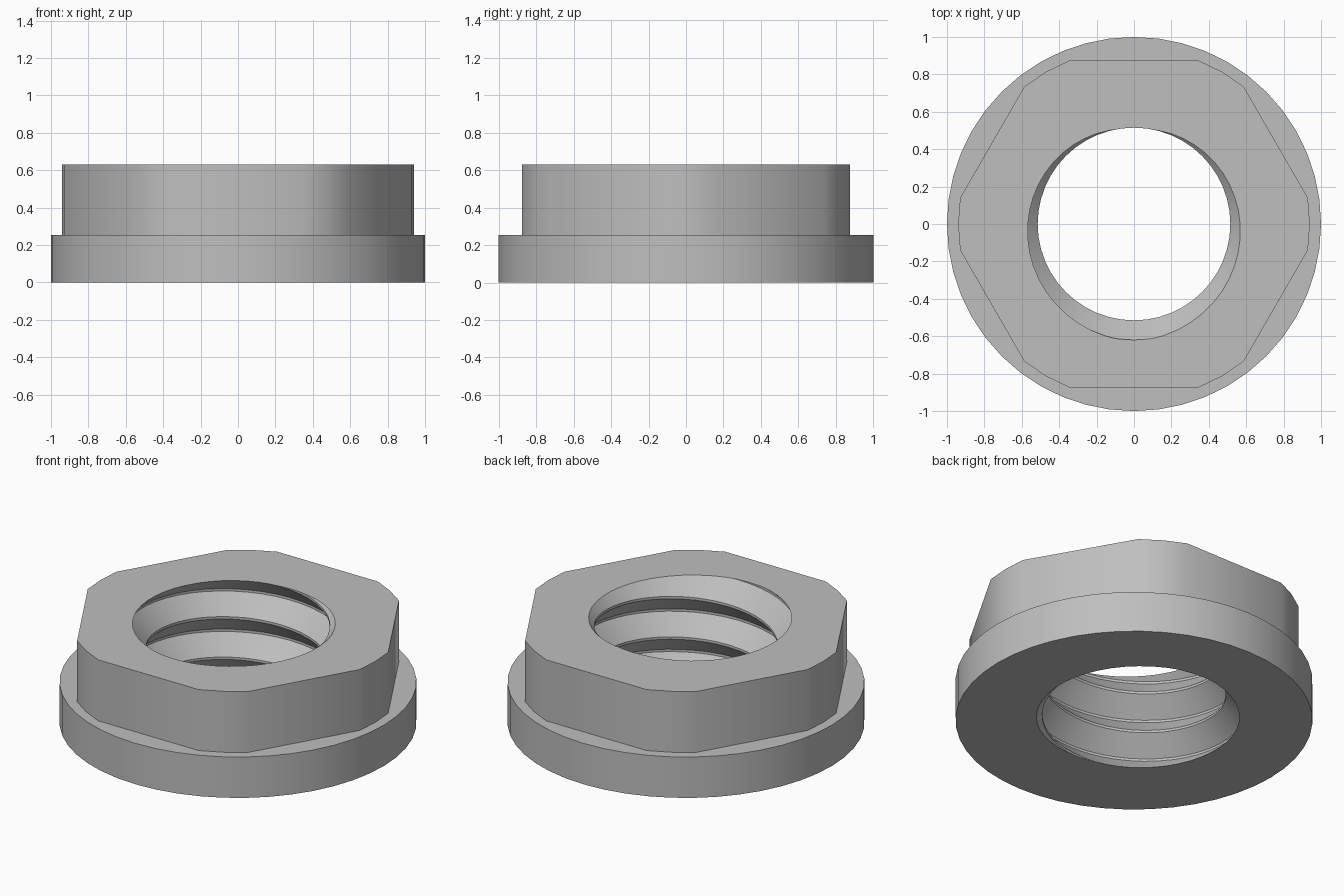
import bpy, bmesh, math
from mathutils import Vector

cube = bpy.data.objects.get("Cube")
if cube:
    bpy.data.objects.remove(cube, do_unlink=True)

HEIGHT, SHELF = 0.63, 0.253        # overall height, flange thickness
FLAT, CORNER = 0.875, 0.94         # hexagon apothem, rounded corner radius
CREST, ROOT, PITCH = 0.515, 0.62, 0.25
SEGMENTS = 48

steel = bpy.data.materials.new("steel_grey")
steel.use_nodes = True
steel.diffuse_color = (0.52, 0.52, 0.52, 1)
steel.node_tree.nodes["Principled BSDF"].inputs["Base Color"].default_value = (0.52, 0.52, 0.52, 1)

bm = bmesh.new()


def polar(radius, angle, z):
    return Vector((radius * math.cos(angle), radius * math.sin(angle), z))


def wall(outline, low, high):
    """Closed vertical wall; returns its bottom and top edge loops."""
    rings = [[bm.verts.new((p.x, p.y, z)) for p in outline] for z in (low, high)]
    n = len(outline)
    for i in range(n):
        j = (i + 1) % n
        bm.faces.new((rings[0][i], rings[0][j], rings[1][j], rings[1][i]))
    return [[bm.edges.get((r[i], r[(i + 1) % n])) for i in range(n)] for r in rings]


def cap(outer, inner, direction):
    """Flat ring between two edge loops."""
    bmesh.ops.triangle_fill(bm, edges=outer + inner, use_beauty=True,
                            normal=Vector((0, 0, direction)))


# Right-hand internal thread: trapezoid profile swept along a helix
profile = [(0.03, CREST), (0.47, ROOT), (0.53, ROOT), (0.97, CREST)]
columns = []
for i in range(SEGMENTS + 1):
    turn = i / SEGMENTS
    angle = math.tau * turn + math.pi / 2
    columns.append([bm.verts.new(polar(r, angle, HEIGHT + PITCH * (turn + k + t)))
                    for k in range(-5, 2) for t, r in profile])
for a, b in zip(columns, columns[1:]):
    for j in range(len(a) - 1):
        bm.faces.new((a[j], b[j], b[j + 1], a[j + 1]))
bmesh.ops.remove_doubles(bm, verts=bm.verts[:], dist=0.0001)

# Trim the thread to the end planes
for z, direction in ((0, -1), (HEIGHT, 1)):
    bmesh.ops.bisect_plane(bm, geom=bm.verts[:] + bm.edges[:] + bm.faces[:], dist=0.00001,
                           plane_co=(0, 0, z), plane_no=(0, 0, direction), clear_outer=True)
rims = [[e for e in bm.edges if e.is_boundary
         and all(abs(v.co.z - z) < 0.0001 for v in e.verts)] for z in (0, HEIGHT)]

# Hexagon body with rounded corners
half_arc = math.radians(30) - math.acos(FLAT / CORNER)
hexagon = [polar(CORNER, math.radians(60 * s) + d * half_arc, 0)
           for s in range(6) for d in (-1, 0, 1)]
hex_low, hex_high = wall(hexagon, SHELF, HEIGHT)

# Round flange
circle = [polar(1, math.tau * i / SEGMENTS, 0) for i in range(SEGMENTS)]
flange_low, flange_high = wall(circle, 0, SHELF)

# Flat faces: top, shelf and underside
cap(hex_high, rims[1], 1)
cap(flange_high, hex_low, 1)
cap(flange_low, rims[0], -1)
bmesh.ops.recalc_face_normals(bm, faces=bm.faces[:])

mesh = bpy.data.meshes.new("flanged_nut")
bm.to_mesh(mesh)
bm.free()
mesh.materials.append(steel)
nut = bpy.data.objects.new("flanged_nut", mesh)
bpy.context.collection.objects.link(nut)
bpy.context.view_layer.objects.active = nut
nut.select_set(True)
bpy.ops.object.shade_smooth_by_angle(angle=math.radians(30))
